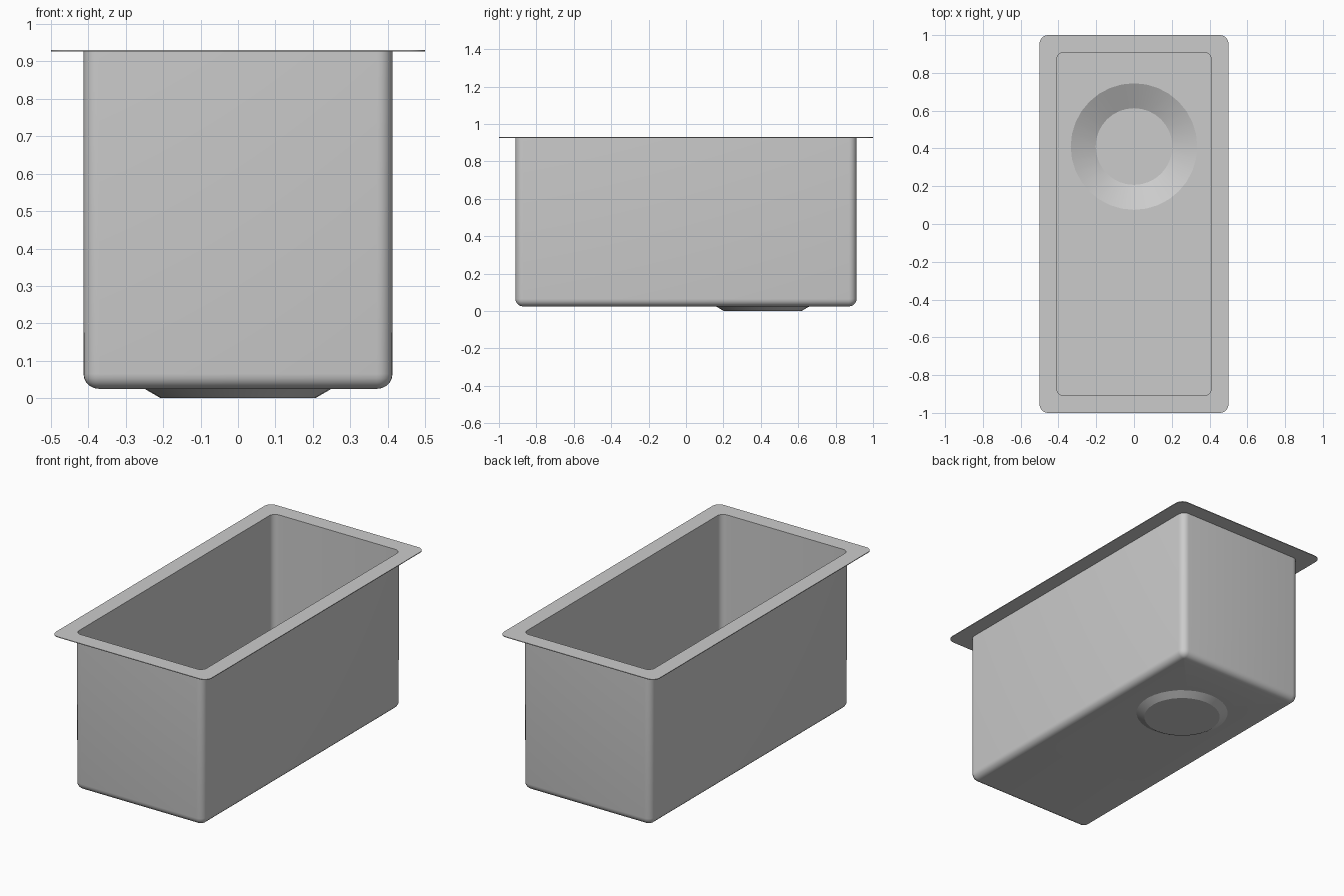
import bpy, bmesh, math

cube = bpy.data.objects.get("Cube")
if cube:
    bpy.data.objects.remove(cube, do_unlink=True)

steel = bpy.data.materials.new("brushed steel grey")
steel.use_nodes = True
STEEL = (0.6, 0.6, 0.6, 1)
steel.diffuse_color = STEEL
steel.node_tree.nodes["Principled BSDF"].inputs["Base Color"].default_value = STEEL

RIM, FLOOR, BASE = 0.93, 0.07, 0.025
DRAIN_Y, SIDES = 0.41, 32


def rounded_rect(bm, hx, hy, r, z, steps=6):
    """Counter-clockwise ring of vertices with rounded corners."""
    ring = []
    for i, (sx, sy) in enumerate([(1, 1), (-1, 1), (-1, -1), (1, -1)]):
        for k in range(steps + 1):
            a = math.pi / 2 * (i + k / steps)
            ring.append(bm.verts.new((sx * (hx - r) + r * math.cos(a),
                                      sy * (hy - r) + r * math.sin(a), z)))
    return ring


def circle(bm, r, z):
    return [bm.verts.new((r * math.cos(a), DRAIN_Y + r * math.sin(a), z))
            for a in (2 * math.pi * k / SIDES for k in range(SIDES))]


def skin(bm, rings):
    """Join consecutive rings with quads."""
    for a, b in zip(rings, rings[1:]):
        for i in range(len(a)):
            j = (i + 1) % len(a)
            bm.faces.new((a[i], a[j], b[j], b[i]))


def plate_with_hole(bm, outer, hole, up):
    """Flat sheet between a rectangular ring and a round hole."""
    edges = []
    for ring in (outer, hole):
        for i, v in enumerate(ring):
            w = ring[(i + 1) % len(ring)]
            edges.append(bm.edges.get((v, w)) or bm.edges.new((v, w)))
    bmesh.ops.triangle_fill(bm, use_beauty=True, edges=edges, normal=(0, 0, up))


def finish(bm, name):
    bmesh.ops.recalc_face_normals(bm, faces=bm.faces[:])
    mesh = bpy.data.meshes.new(name)
    bm.to_mesh(mesh)
    bm.free()
    mesh.materials.append(steel)
    obj = bpy.data.objects.new(name, mesh)
    bpy.context.collection.objects.link(obj)
    bpy.ops.object.select_all(action='DESELECT')
    obj.select_set(True)
    bpy.context.view_layer.objects.active = obj
    bpy.ops.object.shade_smooth_by_angle(angle=math.radians(25))


bm = bmesh.new()

# Inner walls, flange and outer walls as one thin sheet
rings = [rounded_rect(bm, 0.409, 0.908, 0.036, FLOOR),
         rounded_rect(bm, 0.409, 0.908, 0.036, RIM),
         rounded_rect(bm, 0.5, 1.0, 0.045, RIM),
         rounded_rect(bm, 0.5, 1.0, 0.045, RIM - 0.004),
         rounded_rect(bm, 0.413, 0.912, 0.04, RIM - 0.004)]

# Rounded lower edge
fillet = 0.04
for k in range(6):
    a = math.pi / 2 * k / 5
    inset = fillet * (1 - math.cos(a))
    rings.append(rounded_rect(bm, 0.413 - inset, 0.912 - inset,
                              0.042 - inset, BASE + fillet * (1 - math.sin(a))))
skin(bm, rings)

# Drain funnel, inside and outside
funnel_in = [circle(bm, 0.335, FLOOR), circle(bm, 0.203, 0.003)]
funnel_out = [circle(bm, 0.25, BASE), circle(bm, 0.207, 0)]
for funnel in (funnel_in, funnel_out):
    skin(bm, funnel)
    bm.faces.new(funnel[1])

# Basin floor and underside
plate_with_hole(bm, rings[0], funnel_in[0], 1)
plate_with_hole(bm, rings[-1], funnel_out[0], -1)
finish(bm, "sink_basin")
